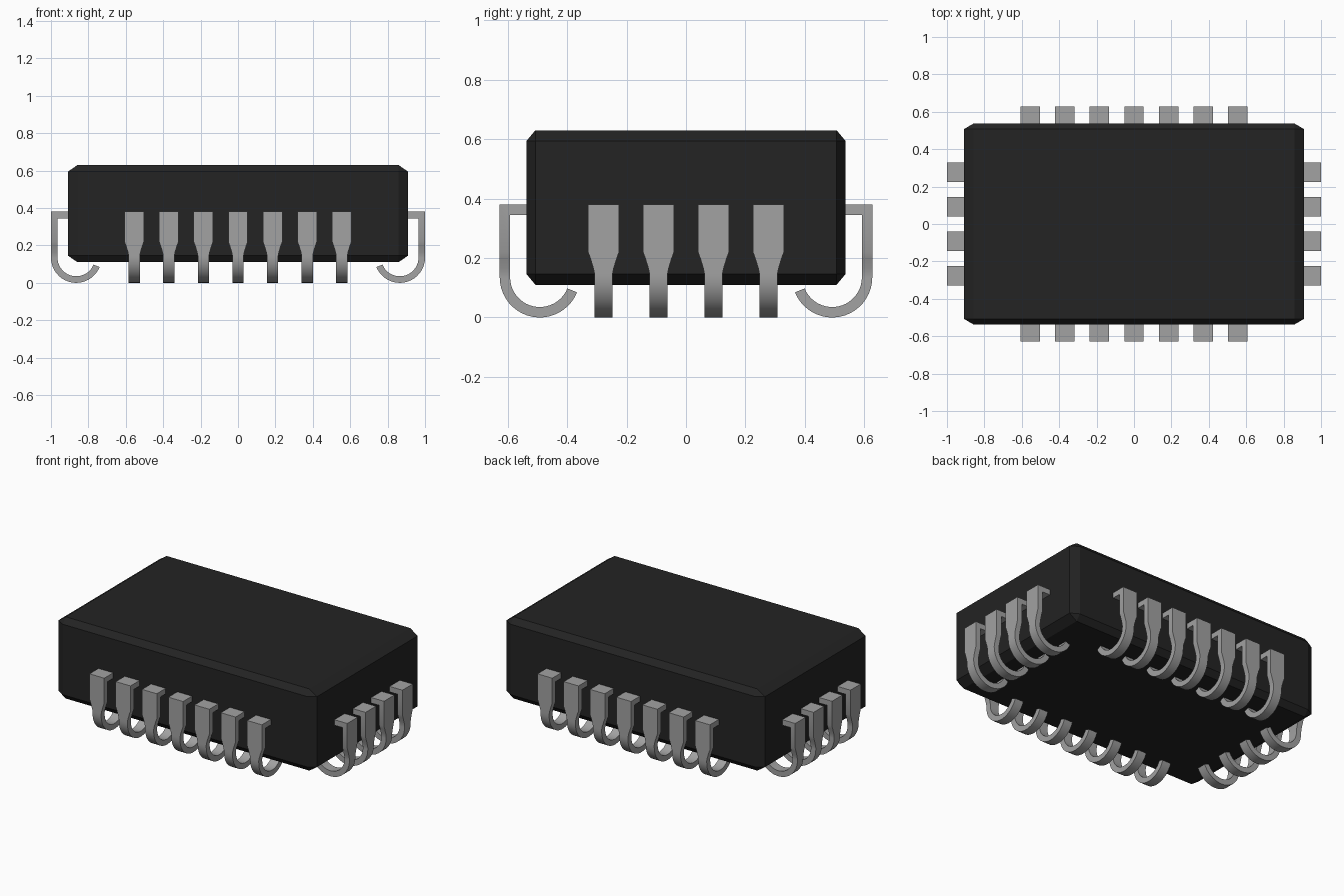
import bpy, bmesh, math
from math import radians, cos, sin

cube = bpy.data.objects.get("Cube")
if cube:
    bpy.data.objects.remove(cube, do_unlink=True)


def material(name, value):
    mat = bpy.data.materials.new(name)
    mat.use_nodes = True
    colour = (value, value, value, 1)
    mat.diffuse_color = colour
    mat.node_tree.nodes["Principled BSDF"].inputs["Base Color"].default_value = colour
    return mat


def mesh_from(bm, name, mat):
    bmesh.ops.recalc_face_normals(bm, faces=bm.faces)
    mesh = bpy.data.meshes.new(name)
    bm.to_mesh(mesh)
    bm.free()
    mesh.materials.append(mat)
    return mesh


def add_object(name, mesh):
    obj = bpy.data.objects.new(name, mesh)
    bpy.context.collection.objects.link(obj)
    return obj


black = material("black_plastic", 0.017)
grey = material("grey_metal", 0.36)

# Chip body: box with all edges chamfered, a little wider along x
HALF = (0.91, 0.537, 0.26)
CHAMFER = (0.052, 0.03, 0.036)
MID_Z = 0.37
bm = bmesh.new()
for sx in (-1, 1):
    for sy in (-1, 1):
        for sz in (-1, 1):
            for axis in range(3):
                p = [s * (h - (0 if i == axis else c))
                     for i, (s, h, c) in enumerate(zip((sx, sy, sz), HALF, CHAMFER))]
                bm.verts.new((p[0], p[1], p[2] + MID_Z))
bmesh.ops.convex_hull(bm, input=bm.verts)
bmesh.ops.dissolve_limit(bm, angle_limit=radians(1), verts=bm.verts, edges=bm.edges)
add_object("chip_body", mesh_from(bm, "chip_body", black))

# J-shaped pin: stations of (outer point, inner point, half width),
# each point being (distance out from the body, height)
OUT, THICK, TOP = 0.09, 0.035, 0.38
WIDE, NARROW, RADIUS = 0.052, 0.03, 0.135
stations = [((-0.02, TOP), (-0.02, TOP - THICK), WIDE),
            ((OUT, TOP), (OUT - THICK, TOP - THICK), WIDE)]
for z, w in ((0.22, WIDE), (0.198, 0.044), (0.165, 0.034), (0.145, NARROW)):
    stations.append(((OUT, z), (OUT - THICK, z), w))
STEPS = 20
for i in range(STEPS + 1):
    a = -radians(158) * i / STEPS
    outer, inner = [(OUT - RADIUS + r * cos(a), RADIUS + r * sin(a))
                    for r in (RADIUS, RADIUS - THICK)]
    stations.append((outer, inner, NARROW))

bm = bmesh.new()
rings = []
for outer, inner, w in stations:
    rings.append([bm.verts.new((x, -u, z)) for x, (u, z) in
                  ((-w, outer), (w, outer), (w, inner), (-w, inner))])
for a, b in zip(rings, rings[1:]):
    for i in range(4):
        j = (i + 1) % 4
        bm.faces.new((a[i], a[j], b[j], b[i]))
bm.faces.new(rings[0])
bm.faces.new(rings[-1])
pin_mesh = mesh_from(bm, "pin", grey)
for face in pin_mesh.polygons:
    face.use_smooth = True
pin_mesh.set_sharp_from_angle(angle=radians(30))

# Rows of pins on all four sides
PITCH = 0.185
for side, turn, count, reach in (("front", 0, 7, HALF[1]), ("left", 90, 4, HALF[0]),
                                 ("back", 180, 7, HALF[1]), ("right", 270, 4, HALF[0])):
    t = radians(turn)
    for i in range(count):
        along = (i - (count - 1) / 2) * PITCH
        pin = add_object(f"{side}_pin_{i + 1}", pin_mesh)
        pin.location = (along * cos(t) + reach * sin(t),
                        along * sin(t) - reach * cos(t), 0)
        pin.rotation_euler.z = t
